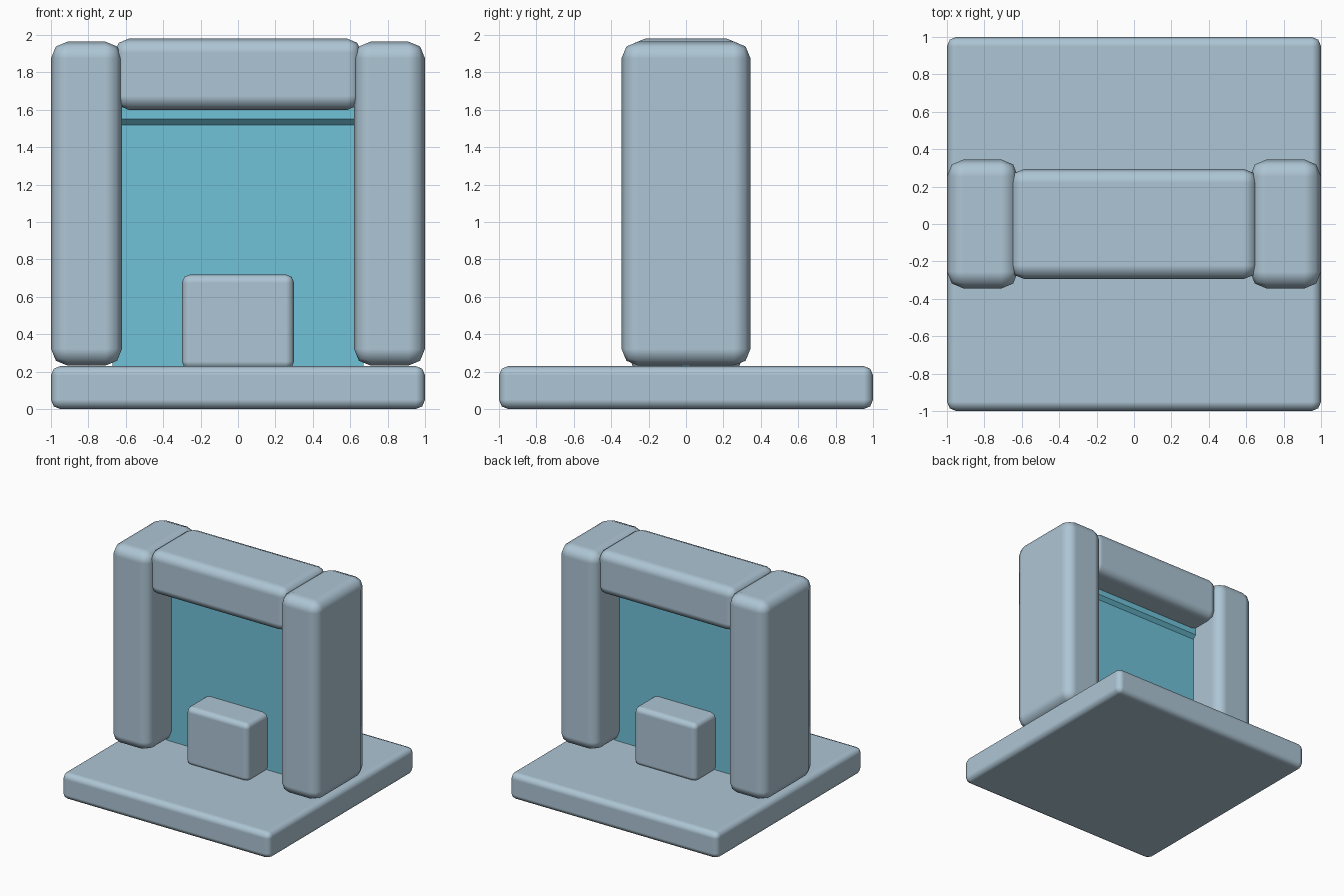
import bpy

if "Cube" in bpy.data.objects:
    bpy.data.objects.remove(bpy.data.objects["Cube"])


def material(name, rgb):
    m = bpy.data.materials.new(name)
    m.diffuse_color = (*rgb, 1.0)
    m.use_nodes = True
    m.node_tree.nodes["Principled BSDF"].inputs["Base Color"].default_value = m.diffuse_color
    return m


stone = material("pale_blue_grey", (0.42, 0.56, 0.66))
teal = material("teal", (0.16, 0.54, 0.69))


def box(name, lo, hi, mat, bevel=0.0, segments=2):
    """Box between two corners, with optional rounded edges."""
    centre = [(a + b) / 2 for a, b in zip(lo, hi)]
    bpy.ops.mesh.primitive_cube_add(size=1, location=centre)
    ob = bpy.context.object
    ob.name = name
    ob.scale = [b - a for a, b in zip(lo, hi)]
    bpy.ops.object.transform_apply(location=False, rotation=False, scale=True)
    ob.data.materials.append(mat)
    if bevel:
        if segments > 1:
            bpy.ops.object.shade_smooth()
        mod = ob.modifiers.new("rounded_edges", 'BEVEL')
        mod.width = bevel
        mod.segments = segments
        mod.harden_normals = segments > 1
    return ob


# Square plinth
box("base", (-1, -1, 0), (1, 1, 0.23), stone, 0.05)

# Two uprights
for side, x0, x1 in (("left", -1.0, -0.62), ("right", 0.62, 1.0)):
    box(side + "_pillar", (x0, -0.345, 0.232), (x1, 0.345, 1.965), stone, 0.09)

# Crossbeam between the uprights
box("lintel", (-0.66, -0.295, 1.6), (0.66, 0.295, 1.98), stone, 0.075)

# Block standing through the panel, seen on both sides
box("step_block", (-0.3, -0.295, 0.21), (0.3, 0.295, 0.72), stone, 0.045)

# Thin panel filling the opening, with a thicker chamfered rail at its top
box("panel", (-0.67, -0.025, 0.22), (0.67, 0.025, 1.7), teal)
box("panel_rail", (-0.67, -0.055, 1.52), (0.67, 0.055, 1.75), teal, 0.03, 1)
